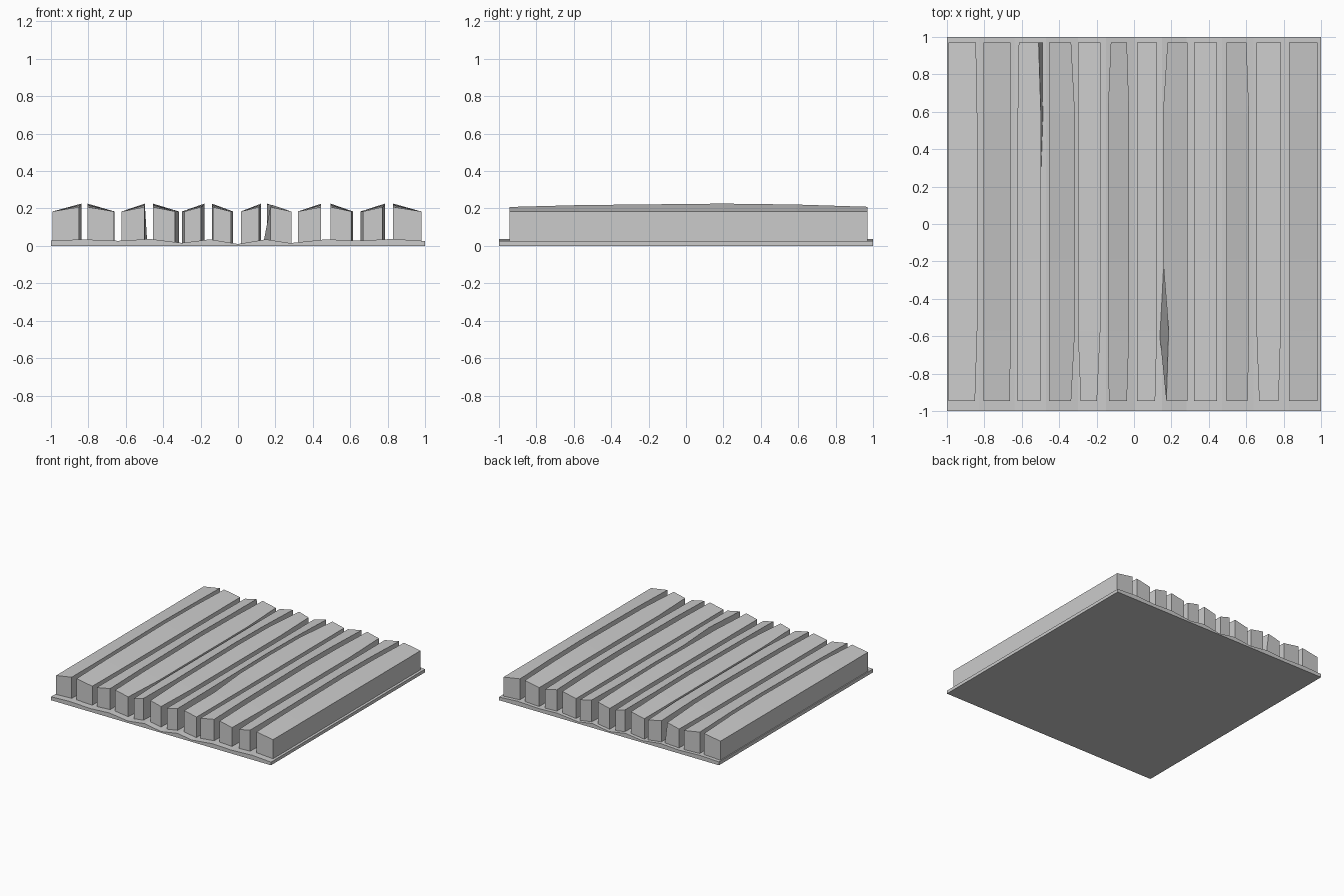
import bpy, bmesh

if "Cube" in bpy.data.objects:
    bpy.data.objects.remove(bpy.data.objects["Cube"])

STATIONS = [-0.945, -0.57, -0.19, 0.2, 0.59, 0.97]
HIGH = [0.208, 0.218, 0.222, 0.226, 0.221, 0.209]
LOW = 0.184
BOTTOM = 0.012


def mesh_object(name, bm):
    bmesh.ops.recalc_face_normals(bm, faces=bm.faces)
    me = bpy.data.meshes.new(name)
    bm.to_mesh(me)
    bm.free()
    ob = bpy.data.objects.new(name, me)
    bpy.context.collection.objects.link(ob)


def loft(name, sections):
    """Skin closed cross-sections and cap both ends."""
    bm = bmesh.new()
    rings = [[bm.verts.new(p) for p in s] for s in sections]
    n = len(rings[0])
    for a, b in zip(rings, rings[1:]):
        for i in range(n):
            j = (i + 1) % n
            bm.faces.new((a[i], a[j], b[j], b[i]))
    bm.faces.new(rings[0])
    bm.faces.new(rings[-1])
    mesh_object(name, bm)


# thin base plate with a gently rippled top
profile = [(-1, .028), (-.83, .035), (-.64, .027), (-.47, .037), (-.3, .016),
           (-.15, .035), (0, .010), (.15, .035), (.28, .015), (.47, .035),
           (.64, .028), (.83, .037), (1, .026)]
outline = [(-1, 0)] + profile + [(1, 0)]
loft("base_plate", [[(x, y, z) for x, z in outline] for y in (-1, 1)])

# planks: left and right edge, then bends (front end, middle, back end)
# applied to each edge
PLANKS = [
    (-.992, -.838, (0, 0, 0), (-.012, 0, -.007)),
    (-.805, -.660, (0, 0, 0), (-.003, 0, 0)),
    (-.622, -.498, (0, 0, .006), (-.002, 0, -.012)),
    (-.455, -.316, (0, 0, 0), (-.020, 0, -.020)),
    (-.300, -.180, (.015, 0, 0), (-.018, 0, 0)),
    (-.140, -.026, (.006, 0, .016), (-.012, 0, -.012)),
    (.015, .123, (0, 0, 0), (-.010, 0, 0)),
    (.155, .285, (.018, 0, .024), (0, 0, 0)),
    (.320, .445, (0, 0, 0), (0, 0, 0)),
    (.495, .615, (0, 0, 0), (-.007, 0, -.014)),
    (.655, .785, (.014, 0, 0), (-.012, 0, 0)),
    (.830, .980, (0, 0, 0), (0, 0, 0)),
]
for k, (left, right, bl, br) in enumerate(PLANKS):
    sections = []
    for i, (y, high) in enumerate(zip(STATIONS, HIGH)):
        e = 0 if i == 0 else 2 if i == 5 else 1
        l, r = left + bl[e], right + br[e]
        # each pair of planks rises toward the gap between them
        zl, zr = (LOW, high) if k % 2 == 0 else (high, LOW)
        lb, rb = l, r
        if k == 7 and i == 1:      # bulge on one plank's side
            l, lb = .185, .135
        if k == 2 and i >= 4:      # undercut flares at the back
            rb = -.485
        sections.append([(lb, y, BOTTOM), (rb, y, BOTTOM), (r, y, zr), (l, y, zl)])
    loft(f"plank_{k + 1:02d}", sections)
